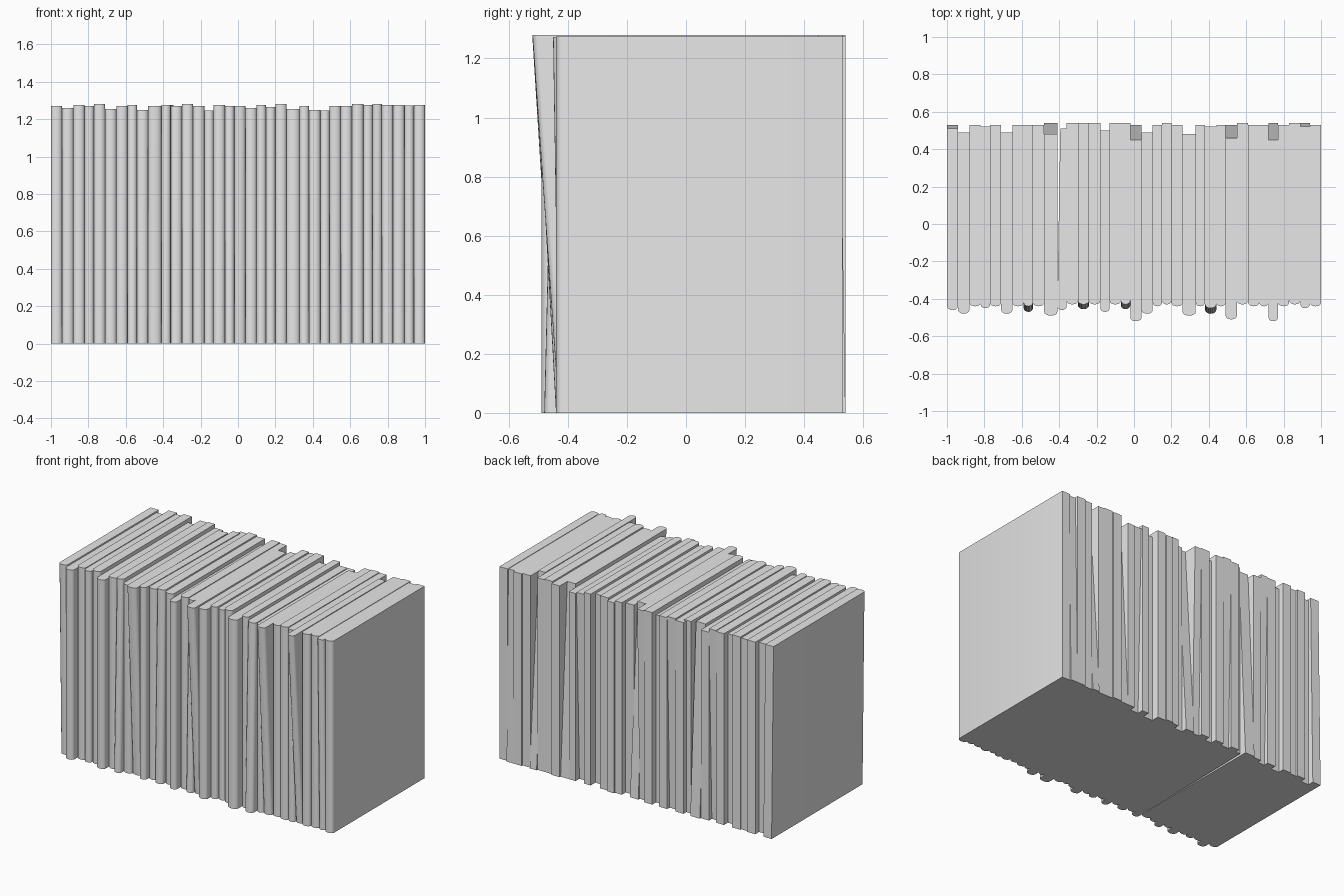
import bpy
import bmesh
import math

cube = bpy.data.objects.get("Cube")
if cube:
    bpy.data.objects.remove(cube, do_unlink=True)

# One plain grey for every book
grey = bpy.data.materials.new("plain_grey")
grey.use_nodes = True
grey.diffuse_color = (0.8, 0.8, 0.8, 1)
grey.node_tree.nodes["Principled BSDF"].inputs["Base Color"].default_value = grey.diffuse_color

# Row layout: thickness and spine position in hundredths, height drop in thousandths
THICKNESS = [6, 6, 6, 5, 6, 6, 6, 5, 6, 7, 5, 6, 6, 6, 5, 6, 5, 6,
             6, 5, 5, 6, 7, 5, 6, 5, 6, 6, 6, 5, 5, 6, 6, 5, 6]
DROP = [10, 20, 5, 10, 0, 25, 10, 5, 30, 10, 5, 10, 0, 10, 35, 5, 10, 10,
        20, 5, 15, 0, 25, 10, 30, 35, 10, 10, 0, 5, 0, 5, 5, 8, 5]
SPINE = [46, 48, 44, 45, 44, 48, 44, 44, 44, 49, 46, 43, 43, 43, 47, 43, 43, 52,
         48, 44, 43, 44, 49, 44, 45, 44, 51, 43, 44, 44, 52, 44, 43, 45, 44]
LEAN = {0: 0.02, 7: -0.03, 9: 0.06, 12: -0.025, 16: -0.025,
        17: 0.08, 24: -0.03, 26: 0.07, 30: 0.09, 33: 0.02}
TWIST = {10: 0.016}

DEPTH = 0.97
FULL_HEIGHT = 1.28
BULGE = 0.02
ARC_STEPS = 8


def outline(left, right, front, twist):
    """Plan of a book: rounded spine in front, flat fore-edge behind."""
    middle, half = (left + right) / 2, (right - left) / 2
    points = []
    for step in range(ARC_STEPS + 1):
        angle = math.pi * step / ARC_STEPS
        points.append((middle - half * math.cos(angle),
                       front + BULGE * (1 - math.sin(angle))))
    points.append((right + twist, front + DEPTH))
    points.append((left + twist, front + DEPTH))
    return points


def make_book(name, plan, height, lean):
    """Raise the plan to a prism whose foot is shifted back by the lean."""
    bm = bmesh.new()
    foot = [bm.verts.new((x, y + lean, 0)) for x, y in plan]
    head = [bm.verts.new((x, y, height)) for x, y in plan]
    bm.faces.new(foot[::-1])
    bm.faces.new(head)
    for i in range(len(plan)):
        j = (i + 1) % len(plan)
        bm.faces.new((foot[i], foot[j], head[j], head[i]))
    bmesh.ops.recalc_face_normals(bm, faces=bm.faces[:])
    mesh = bpy.data.meshes.new(name)
    bm.to_mesh(mesh)
    bm.free()
    mesh.materials.append(grey)
    book = bpy.data.objects.new(name, mesh)
    bpy.context.collection.objects.link(book)
    return book


# Stand the books side by side
books = []
left = -1.0
for i, (thick, drop, spine) in enumerate(zip(THICKNESS, DROP, SPINE)):
    right = left + thick / 100
    plan = outline(left, right, -spine / 100, TWIST.get(i, 0))
    books.append(make_book(f"book_{i + 1}", plan, FULL_HEIGHT - drop / 1000, LEAN.get(i, 0)))
    left = right

# Smooth spines with crisp edges
bpy.ops.object.select_all(action="DESELECT")
for book in books:
    book.select_set(True)
bpy.context.view_layer.objects.active = books[0]
bpy.ops.object.shade_smooth_by_angle(angle=math.radians(40))
